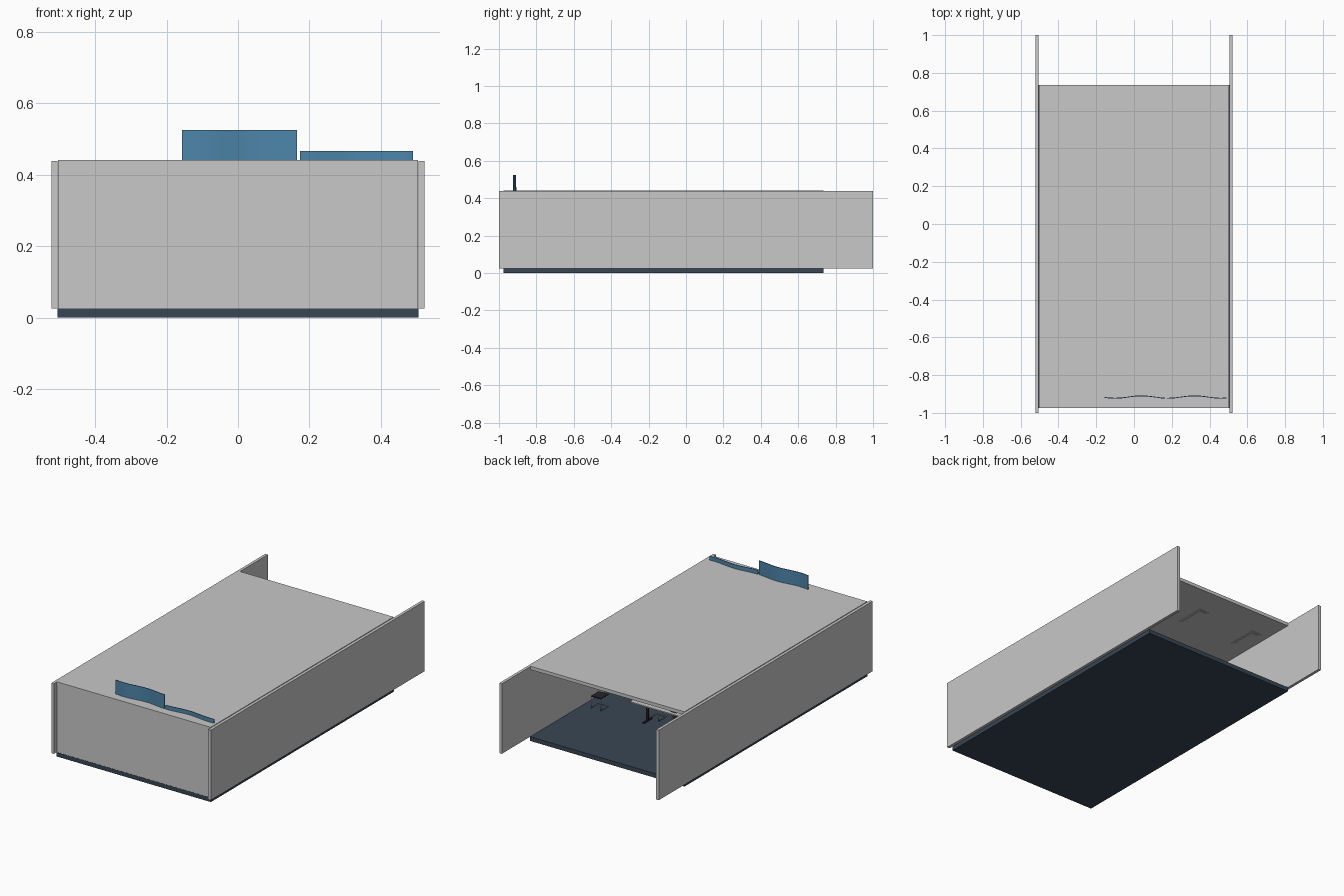
import bpy, math
from mathutils import Vector

if "Cube" in bpy.data.objects:
    bpy.data.objects.remove(bpy.data.objects["Cube"])


def mat(name, rgb):
    m = bpy.data.materials.new(name)
    m.diffuse_color = (*rgb, 1)
    m.use_nodes = True
    m.node_tree.nodes["Principled BSDF"].inputs["Base Color"].default_value = m.diffuse_color
    return m


GREY = mat("wall_grey", (0.58, 0.58, 0.58))
NAVY = mat("floor_navy", (0.040, 0.061, 0.090))
BLUE = mat("screen_blue", (0.073, 0.235, 0.40))
DARK = mat("dark_plastic", (0.02, 0.02, 0.025))
CHROME = mat("chrome", (0.62, 0.62, 0.62))


def finish(name, verts, faces, m):
    me = bpy.data.meshes.new(name)
    me.from_pydata(verts, [], faces)
    me.materials.append(m)
    o = bpy.data.objects.new(name, me)
    bpy.context.collection.objects.link(o)
    return o


def box(name, x0, x1, y0, y1, z0, z1, m):
    v = [(x, y, z) for x in (x0, x1) for y in (y0, y1) for z in (z0, z1)]
    f = [(0, 1, 3, 2), (4, 6, 7, 5), (0, 4, 5, 1), (2, 3, 7, 6), (0, 2, 6, 4), (1, 5, 7, 3)]
    return finish(name, v, f, m)


def tube(name, pts, r, m):
    cu = bpy.data.curves.new(name, 'CURVE')
    cu.dimensions = '3D'
    cu.bevel_depth = r
    cu.bevel_resolution = 1
    cu.use_fill_caps = True
    sp = cu.splines.new('POLY')
    sp.points.add(len(pts) - 1)
    for p, c in zip(sp.points, pts):
        p.co = (*c, 1)
    cu.materials.append(m)
    o = bpy.data.objects.new(name, cu)
    bpy.context.collection.objects.link(o)
    return o


# room shell, open at the back
box("floor", -0.505, 0.505, -0.975, 0.735, 0, 0.025, NAVY)
box("ceiling", -0.504, 0.504, -0.975, 0.735, 0.422, 0.442, GREY)
box("front_wall", -0.504, 0.504, -0.974, -0.955, 0.025, 0.422, GREY)
for s, n in ((-1, "left_wall"), (1, "right_wall")):
    xs = sorted((s * 0.505, s * 0.522))
    box(n, xs[0], xs[1], -1, 1, 0.025, 0.439, GREY)

# flush ceiling light panels
for i, x in enumerate((-0.42, -0.04, 0.34)):
    for j in range(4):
        y = 0.475 - 0.4 * j
        box(f"ceiling_light_{i}_{j}", x - 0.033, x + 0.033, y - 0.088, y + 0.088, 0.419, 0.422, GREY)
        box(f"light_inner_{i}_{j}", x - 0.023, x + 0.023, y - 0.075, y + 0.075, 0.417, 0.419, GREY)


# wavy hanging screens that rise through the ceiling
def screen(name, x0, x1, z0, z1, n=32):
    v, f = [], []
    for i in range(n + 1):
        x = x0 + (x1 - x0) * i / n
        w = -math.cos(2 * math.pi * (x + 0.1) / 0.28)
        for z, amp in ((z0, 0.009), (z1, 0.006)):
            for d in (-0.002, 0.002):
                v.append((x, -0.916 + amp * w + d, z))
    for i in range(n):
        a, b = 4 * i, 4 * i + 4
        f += [(a, b, b + 2, a + 2), (a + 1, a + 3, b + 3, b + 1),
              (a + 2, b + 2, b + 3, a + 3), (a, a + 1, b + 1, b)]
    e = 4 * n
    f += [(0, 2, 3, 1), (e, e + 1, e + 3, e + 2)]
    o = finish(name, v, f, BLUE)
    bpy.context.view_layer.objects.active = o
    o.select_set(True)
    bpy.ops.object.shade_smooth_by_angle()
    o.select_set(False)


screen("tall_screen", -0.157, 0.165, 0.10, 0.525)
screen("low_screen", 0.174, 0.49, 0.10, 0.466)


# cantilever chair facing +y
def chair(name, x, y):
    w, d, s, b = 0.032, 0.035, 0.095, 0.165
    path = [(-w, -d, b), (-w, -d, s), (-w, d, s), (-w, d, 0.028), (-w, -d, 0.028),
            (w, -d, 0.028), (w, d, 0.028), (w, d, s), (w, -d, s), (w, -d, b)]
    tube(name + "_frame", [Vector((x, y, 0)) + Vector(p) for p in path], 0.002, CHROME)
    box(name + "_seat", x - w, x + w, y - d, y + d, s, s + 0.006, DARK)
    box(name + "_back", x - w, x + w, y - d - 0.003, y - d + 0.003, 0.12, b, DARK)


# table with two dark pedestal legs
def table(name, x, y):
    box(name + "_top", x - 0.17, x + 0.17, y - 0.05, y + 0.05, 0.13, 0.137, GREY)
    for i, s in enumerate((-1, 1)):
        lx = x + s * 0.09
        box(f"{name}_leg_{i}", lx - 0.006, lx + 0.006, y - 0.006, y + 0.006, 0.03, 0.13, DARK)
        box(f"{name}_foot_{i}", lx - 0.006, lx + 0.006, y - 0.04, y + 0.04, 0.025, 0.031, DARK)
    box(name + "_tablet", x - 0.12, x - 0.08, y + 0.0, y + 0.03, 0.137, 0.141, DARK)


# rows of furniture
for r in range(3):
    y = 0.21 - 0.32 * r
    table(f"table_{r}", 0.015, y)
    for c, x in enumerate((-0.40, -0.07, 0.08, 0.41)):
        chair(f"chair_{r}_{c}", x, y + (0.01 if abs(x) > 0.2 else -0.06))
